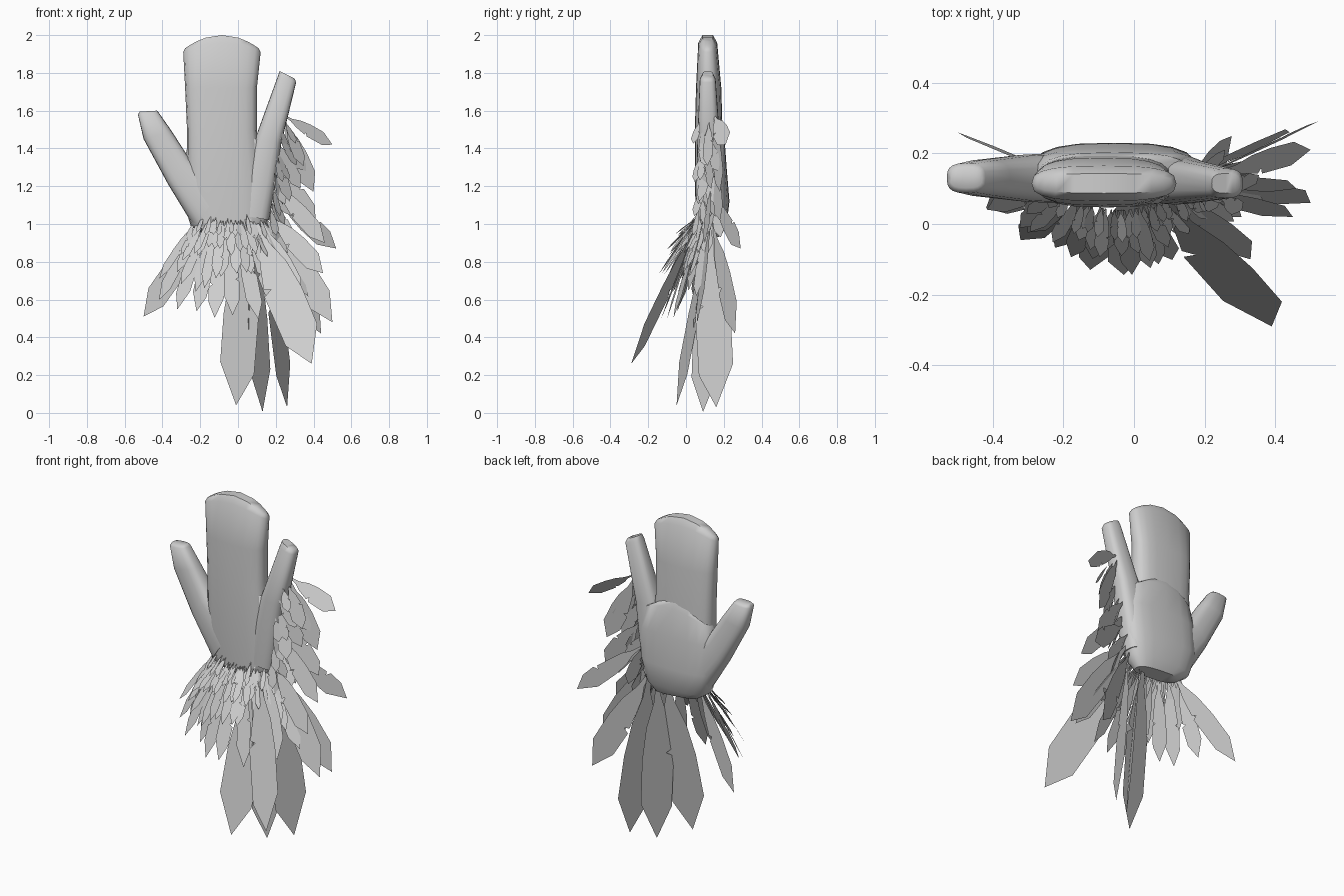
import bpy
import bmesh
import math
import random
from mathutils import Vector

random.seed(4)

default_cube = bpy.data.objects.get("Cube")
if default_cube:
    bpy.data.objects.remove(default_cube, do_unlink=True)

grey = bpy.data.materials.new("light grey")
grey.use_nodes = True
grey.diffuse_color = (0.62, 0.62, 0.62, 1)
grey.node_tree.nodes["Principled BSDF"].inputs["Base Color"].default_value = grey.diffuse_color


def finish(name, mesh_builder, smooth=False):
    """Turn a bmesh into a named object in the scene."""
    mesh = bpy.data.meshes.new(name)
    mesh_builder.to_mesh(mesh)
    mesh_builder.free()
    mesh.materials.append(grey)
    part = bpy.data.objects.new(name, mesh)
    bpy.context.collection.objects.link(part)
    if smooth:
        bpy.ops.object.select_all(action="DESELECT")
        part.select_set(True)
        bpy.context.view_layer.objects.active = part
        bpy.ops.object.shade_smooth_by_angle(angle=math.radians(50))
    return part


def soft_power(value, power):
    return math.copysign(abs(value) ** power, value)


def cap(builder, loop):
    """Close a ring with strips running from front to back."""
    count = len(loop)
    for i in range(count // 2):
        corners = [loop[i], loop[i + 1], loop[-i - 1], loop[-i]]
        builder.faces.new(list(dict.fromkeys(corners)))


def loft(name, rings, segments=20):
    """Skin rounded sections: right edge x z, left edge x z, centre y, half depth, arch."""
    builder = bmesh.new()
    loops = []
    for ax, az, bx, bz, centre_y, depth, arch in rings:
        middle = Vector(((ax + bx) / 2, centre_y, (az + bz) / 2))
        half = Vector(((bx - ax) / 2, 0, (bz - az) / 2))
        loop = []
        for step in range(segments):
            angle = math.tau * step / segments
            across = soft_power(math.cos(angle), 0.7)
            point = middle + half * across
            point.y += depth * soft_power(math.sin(angle), 0.7)
            point.z += arch * (1 - across * across)
            loop.append(builder.verts.new(point))
        loops.append(loop)
    for lower, upper in zip(loops, loops[1:]):
        for i in range(segments):
            j = (i + 1) % segments
            builder.faces.new((lower[i], lower[j], upper[j], upper[i]))
    cap(builder, loops[0])
    cap(builder, loops[-1])
    bmesh.ops.recalc_face_normals(builder, faces=builder.faces)
    return finish(name, builder, smooth=True)


# Hand
loft("palm", [
    (-.19, .95, .10, .93, .135, .05, 0),
    (-.25, .99, .15, .99, .135, .08, 0),
    (-.29, 1.12, .18, 1.12, .145, .085, 0),
    (-.29, 1.3, .19, 1.3, .14, .075, 0),
    (-.27, 1.4, .16, 1.42, .135, .068, .06),
    (-.25, 1.42, .11, 1.44, .135, .055, .08)])
loft("finger_block", [
    (-.23, .98, .13, .98, .13, .075, 0),
    (-.27, 1.2, .13, 1.2, .125, .078, 0),
    (-.27, 1.5, .1, 1.5, .12, .073, 0),
    (-.28, 1.72, .1, 1.72, .12, .067, 0),
    (-.29, 1.91, .12, 1.91, .115, .05, .05),
    (-.28, 1.93, .11, 1.93, .115, .028, .07)])
loft("thumb", [
    (-.23, .98, -.08, 1.2, .13, .075, 0),
    (-.37, 1.21, -.26, 1.35, .13, .066, 0),
    (-.5, 1.45, -.35, 1.49, .13, .052, 0),
    (-.53, 1.58, -.42, 1.59, .13, .042, 0),
    (-.52, 1.595, -.43, 1.6, .13, .028, 0)])
loft("little_finger", [
    (.0, 1.05, .165, 1.02, .13, .07, 0),
    (.04, 1.25, .2, 1.22, .125, .07, 0),
    (.09, 1.45, .23, 1.43, .12, .06, 0),
    (.21, 1.78, .308, 1.75, .115, .042, 0),
    (.22, 1.81, .3, 1.77, .115, .028, 0)])


def add_feather(builder, base, tip, width, across):
    """Flat pointed blade with a thin quill and a torn notch on one edge."""
    base, tip, across = Vector(base), Vector(tip), Vector(across)
    along = tip - base
    axis = along.normalized()
    side = (across - axis * across.dot(axis)).normalized() * width / 2
    left = [(0, .1), (.15, .25), (.3, .7), (.5, .95), (.77, 1)]
    notch = random.uniform(.4, .6)
    right = [(.82, .9), (notch + .05, 1), (notch + .02, .55), (notch, .9), (.25, .6), (.12, .2), (0, .1)]
    if random.random() < .5:
        side = -side
    outline = [base + along * t + side * w for t, w in left]
    outline.append(tip)
    outline += [base + along * t - side * w for t, w in right]
    builder.faces.new([builder.verts.new(point) for point in outline])


def feather_group(name, feathers):
    builder = bmesh.new()
    for feather in feathers:
        add_feather(builder, *feather)
    return finish(name, builder)


def cuff_row(count, top, length, width, outward, spread):
    """Fan of feathers around the front of the wrist."""
    for i in range(count):
        a = -1 + 2 * i / (count - 1) + random.uniform(-.04, .04)
        a = max(-1, min(1, a))
        bulge = math.cos(a * 1.4)
        base = Vector((-.04 + .19 * a, .12 - .08 * bulge, top + random.uniform(-.02, .02)))
        lift = outward * random.uniform(.7, 1.2)
        aim = Vector((spread * a + random.uniform(-.1, .1), -lift * (.25 + .75 * bulge), -1)).normalized()
        reach = length * random.uniform(.75, 1.12)
        across = (1, .7 * a, random.uniform(-.3, .3))
        yield base, base + aim * reach, width, across


# Wrist feathers, short at the top and longer beneath
feather_group("cuff_short_feathers", cuff_row(20, 1.03, .13, .028, 1.1, .4))
feather_group("cuff_small_feathers", cuff_row(18, 1.01, .22, .042, .85, .6))
feather_group("cuff_middle_feathers", cuff_row(14, .99, .33, .06, .65, .65))
feather_group("cuff_long_feathers", cuff_row(9, .98, .49, .085, .37, .55))

# Long feathers hanging below the wrist
feather_group("tail_feathers", [
    ((.04, .13, 1), (-.01, -.05, .04), .2, (1, .3, 0)),
    ((.08, .15, 1), (.13, .09, .005), .19, (.55, .83, 0)),
    ((.15, .13, 1), (.26, .16, .03), .21, (.4, .9, 0)),
    ((.1, .06, 1), (.39, -.29, .26), .21, (1, -.2, .2)),
    ((-.17, .12, 1), (-.5, .26, .51), .13, (.6, -.2, -.4))])

# Large feathers down the little finger side
feather_group("side_large_feathers", [
    ((.25, .15, 1.57), (.5, .21, 1.42), .1, (.2, .6, .5)),
    ((.24, .15, 1.55), (.4, .18, 1.17), .11, (.8, .4, .2)),
    ((.24, .12, 1.45), (.36, .17, 1.28), .08, (.6, .5, .2)),
    ((.2, .15, 1.3), (.41, .18, 1.02), .11, (.8, .4, .4)),
    ((.2, .14, 1.15), (.52, .29, .87), .11, (.5, .3, .7)),
    ((.19, .13, 1.22), (.46, .1, .9), .1, (.7, .3, .5)),
    ((.17, .1, 1.05), (.45, .02, .74), .11, (.8, .2, .5)),
    ((.16, .13, 1.05), (.5, .06, .48), .15, (.8, .25, .45)),
    ((.15, .14, 1), (.44, .26, .42), .15, (.8, .5, .3)),
    ((.13, .08, 1), (.33, -.1, .6), .11, (1, .1, .2))])


def side_row(count, length, width, centre_y):
    """Small covering feathers following the edge of the hand."""
    for i in range(count):
        t = i / (count - 1)
        base = Vector((.25 - .08 * math.sqrt(t), centre_y + random.uniform(-.03, .03), 1.54 - .5 * t))
        aim = Vector((random.uniform(.2, .6), random.uniform(-.3, .2), -1)).normalized()
        across = (.6, random.uniform(.3, 1), .2)
        yield base, base + aim * length * random.uniform(.8, 1.2), width, across


feather_group("side_small_feathers", side_row(14, .15, .05, .09))
feather_group("side_middle_feathers", side_row(9, .22, .08, .13))
